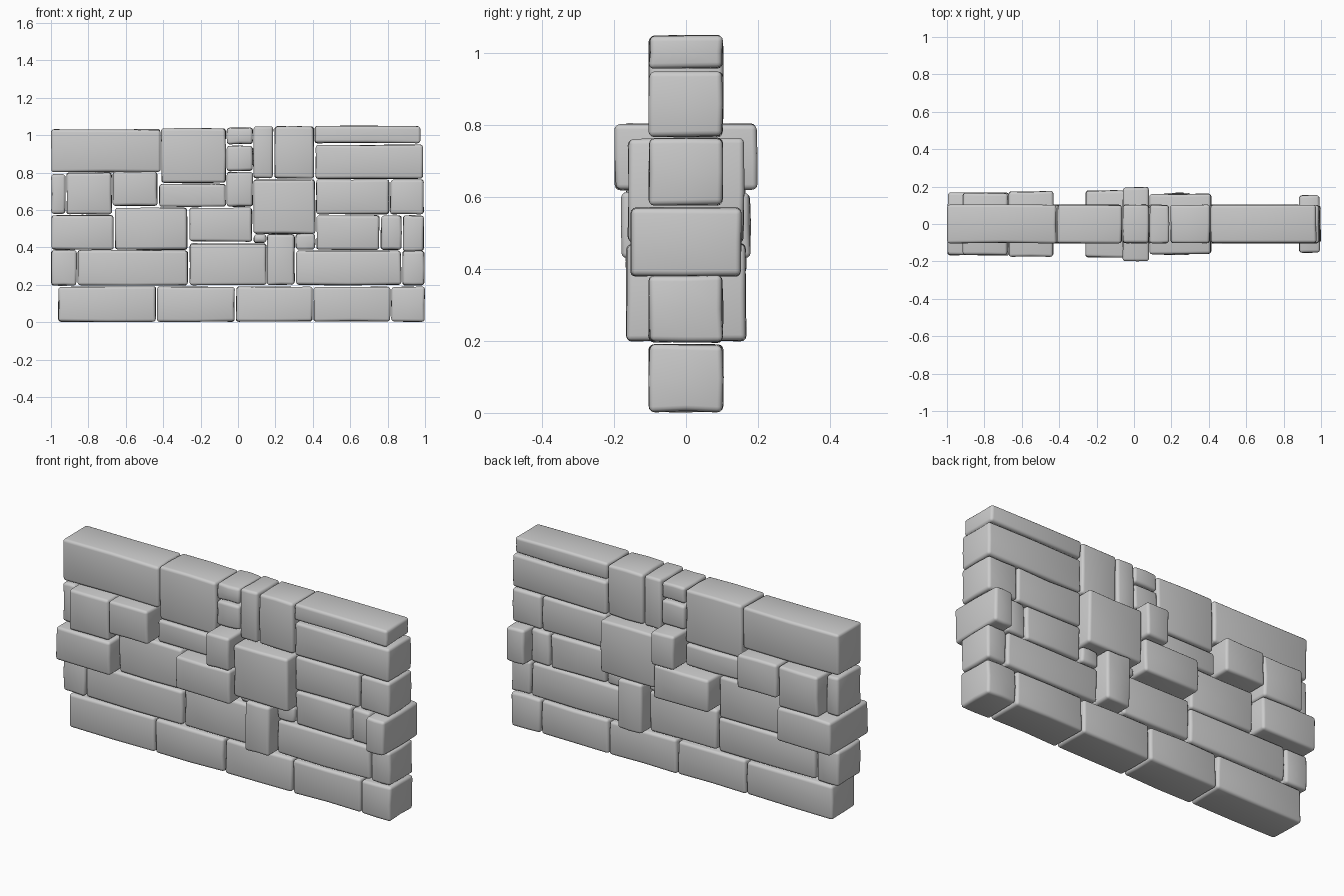
import bpy, bmesh, random

if "Cube" in bpy.data.objects:
    bpy.data.objects.remove(bpy.data.objects["Cube"])

random.seed(7)
GAP = .004      # half joint width
DEPTH = .102    # usual half thickness of the wall


def stone(name, x0, x1, z0, z1, d=DEPTH):
    """Rough-hewn block with softened edges, inset by the joint width."""
    bm = bmesh.new()
    bmesh.ops.create_cube(bm, size=1)
    bmesh.ops.subdivide_edges(bm, edges=bm.edges[:], cuts=1, use_grid_fill=True)
    j = .003
    for v in bm.verts:
        v.co.x = (x0 + x1) / 2 + v.co.x * (x1 - x0 - 2 * GAP) + random.uniform(-j, j)
        v.co.y = v.co.y * 2 * d + random.uniform(-j, j)
        v.co.z = max(0, (z0 + z1) / 2 + v.co.z * (z1 - z0 - 2 * GAP) + random.uniform(-j, j))
    mesh = bpy.data.meshes.new(name)
    bm.to_mesh(mesh)
    bm.free()
    for p in mesh.polygons:
        p.use_smooth = True
    ob = bpy.data.objects.new(name, mesh)
    bpy.context.collection.objects.link(ob)
    b = ob.modifiers.new("worn_edges", 'BEVEL')
    b.width = .015
    b.segments = 3
    b.limit_method = 'ANGLE'
    b.angle_limit = .7


def course(name, z0, z1, *joints):
    """Row of stones between consecutive vertical joints."""
    for x0, x1 in zip(joints, joints[1:]):
        stone(name, x0, x1, z0, z1)


# Foundation and lower courses
course("foundation_stone", 0, .193, -.963, -.435, -.014, .401, .817, 1.002)
course("lower_left_stone", .193, .388, -1.002, -.86, -.265)
stone("lower_centre_stone", -.262, .155, .196, .424)
course("lower_right_stone", .195, .385, .308, .876, 1)
stone("lower_through_stone", .152, .306, .196, .474, .165)

# Middle course
stone("middle_left_through_stone", -1, -.661, .384, .576, .167)
stone("middle_left_stone", -.66, -.268, .384, .615)
stone("middle_centre_through_stone", -.262, .079, .428, .616, .178)
course("middle_right_stone", .384, .575, .416, .76, .879)
stone("middle_right_through_stone", .879, .997, .376, .574, .153)
stone("small_filler_left", .081, .155, .42, .473)
stone("small_filler_right", .305, .415, .385, .478)

# Upper course
stone("upper_end_stone", -1.002, -.92, .576, .795)
stone("upper_left_through_stone", -.92, -.672, .572, .804, .166)
stone("upper_second_through_stone", -.674, -.428, .618, .807, .174)
stone("upper_centre_stone", -.424, -.062, .614, .743)
stone("upper_small_through_stone", -.063, .083, .614, .807, .197)
stone("large_through_stone", .08, .416, .469, .766, .16)
course("upper_right_stone", .573, .766, .415, .811, .996)

# Top course
stone("top_left_stone", -1.002, -.412, .799, 1.034)
stone("top_square_stone", -.413, -.062, .741, 1.04)
for z0, z1 in ((.806, .946), (.948, 1.044)):
    stone("top_small_stone", -.063, .083, z0, z1)
course("top_upright_stone", .765, 1.05, .08, .192, .409)
stone("top_right_stone", .412, .992, .763, .952)
stone("capping_stone", .407, .978, .954, 1.052)
